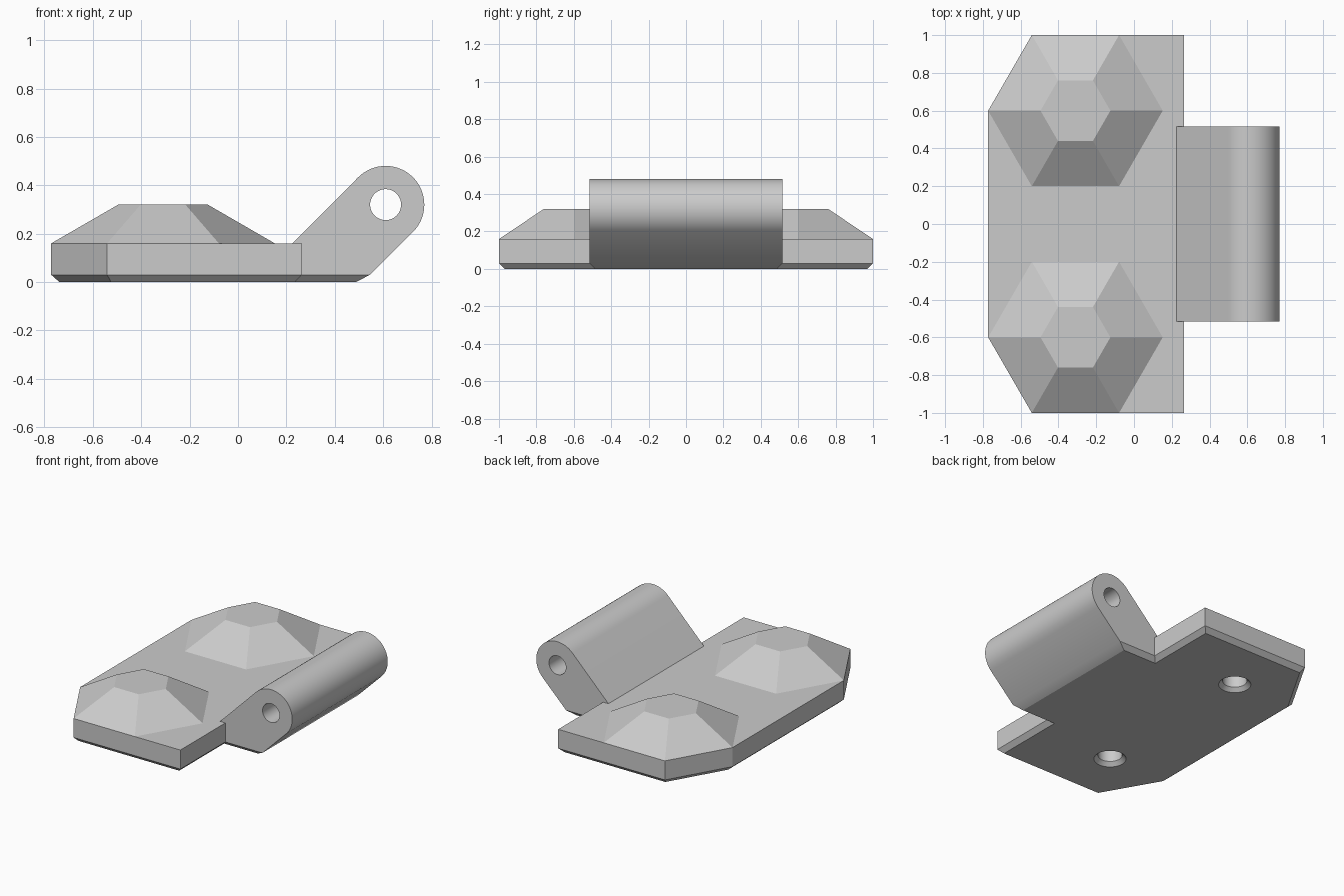
import bpy
import bmesh
from math import sin, cos, pi, radians

cube = bpy.data.objects.get("Cube")
if cube:
    bpy.data.objects.remove(cube, do_unlink=True)

grey = bpy.data.materials.new("plain grey")
grey.use_nodes = True
grey.diffuse_color = (0.6, 0.6, 0.6, 1)
grey.node_tree.nodes["Principled BSDF"].inputs["Base Color"].default_value = (0.6, 0.6, 0.6, 1)


def loft(name, rings):
    """Closed solid through rings that have equal point counts."""
    bm = bmesh.new()
    loops = [[bm.verts.new(p) for p in ring] for ring in rings]
    n = len(loops[0])
    for a, b in zip(loops, loops[1:]):
        for i in range(n):
            j = (i + 1) % n
            bm.faces.new((a[i], a[j], b[j], b[i]))
    bm.faces.new(loops[0])
    bm.faces.new(loops[-1])
    bmesh.ops.recalc_face_normals(bm, faces=bm.faces)
    mesh = bpy.data.meshes.new(name)
    bm.to_mesh(mesh)
    bm.free()
    mesh.materials.append(grey)
    obj = bpy.data.objects.new(name, mesh)
    bpy.context.collection.objects.link(obj)
    return obj


def mirrored(half, z):
    """Outline from its +y half, mirrored across the x axis."""
    return [(x, y, z) for x, y in half] + [(x, -y, z) for x, y in reversed(half)]


def circle(cx, cy, r, z, n, start=0.0):
    return [(cx + r * cos(start + 2 * pi * i / n), cy + r * sin(start + 2 * pi * i / n), z)
            for i in range(n)]


def combine(target, other, operation):
    mod = target.modifiers.new(operation.lower(), "BOOLEAN")
    mod.operation = operation
    mod.solver = "EXACT"
    mod.object = other
    bpy.context.view_layer.objects.active = target
    bpy.ops.object.modifier_apply(modifier=mod.name)
    bpy.data.objects.remove(other, do_unlink=True)


BEVEL, TOP, PEAK = 0.03, 0.16, 0.32
ARM_Y = 0.515
PIN_X, PIN_Z, PIN_R = 0.61, 0.32, 0.16
STUD_X, STUD_Y = -0.31, 0.6

# Mounting plate and its bevelled foot, which also runs under the arm
plate_half = [(0.265, 1), (-0.541, 1), (-0.772, 0.6)]
foot_half = [(0.545, ARM_Y), (0.265, ARM_Y)] + plate_half
foot_inset = [(0.488, 0.485), (0.235, 0.485), (0.235, 0.97), (-0.524, 0.97), (-0.738, 0.6)]
body = loft("hinge_body", [mirrored(foot_inset, 0), mirrored(foot_half, BEVEL)])
plate = loft("plate", [mirrored(plate_half, BEVEL), mirrored(plate_half, TOP)])
combine(body, plate, "UNION")

# Slanted arm with a round knuckle
profile = [(0.225, TOP), (0.225, BEVEL), (0.545, BEVEL)]
for i in range(33):
    a = radians(-45 + 180 * i / 32)
    profile.append((PIN_X + PIN_R * cos(a), PIN_Z + PIN_R * sin(a)))
arm = loft("arm", [[(x, y, z) for x, z in profile] for y in (-ARM_Y, ARM_Y)])
combine(body, arm, "UNION")

# Pin hole through the knuckle
pin = loft("pin_cutter", [[(x, y, z) for x, z, _ in circle(PIN_X, PIN_Z, 0.064, 0, 48)]
                          for y in (-0.6, 0.6)])
combine(body, pin, "DIFFERENCE")

# Hexagonal studs, each with a countersunk blind hole underneath
for side in (-1, 1):
    y = side * STUD_Y
    stud = loft("stud", [circle(STUD_X, y, 0.462, TOP, 6), circle(STUD_X, y, 0.185, PEAK, 6)])
    combine(body, stud, "UNION")
    hole = loft("screw_cutter", [circle(STUD_X, y, r, z, 48) for r, z in
                                 ((0.13, -0.03), (0.075, 0.025), (0.075, 0.2))])
    combine(body, hole, "DIFFERENCE")

# Smooth the knuckle and holes, keep the flat faces crisp
bpy.ops.object.select_all(action="DESELECT")
body.select_set(True)
bpy.context.view_layer.objects.active = body
bpy.ops.object.shade_smooth_by_angle(angle=radians(20))
